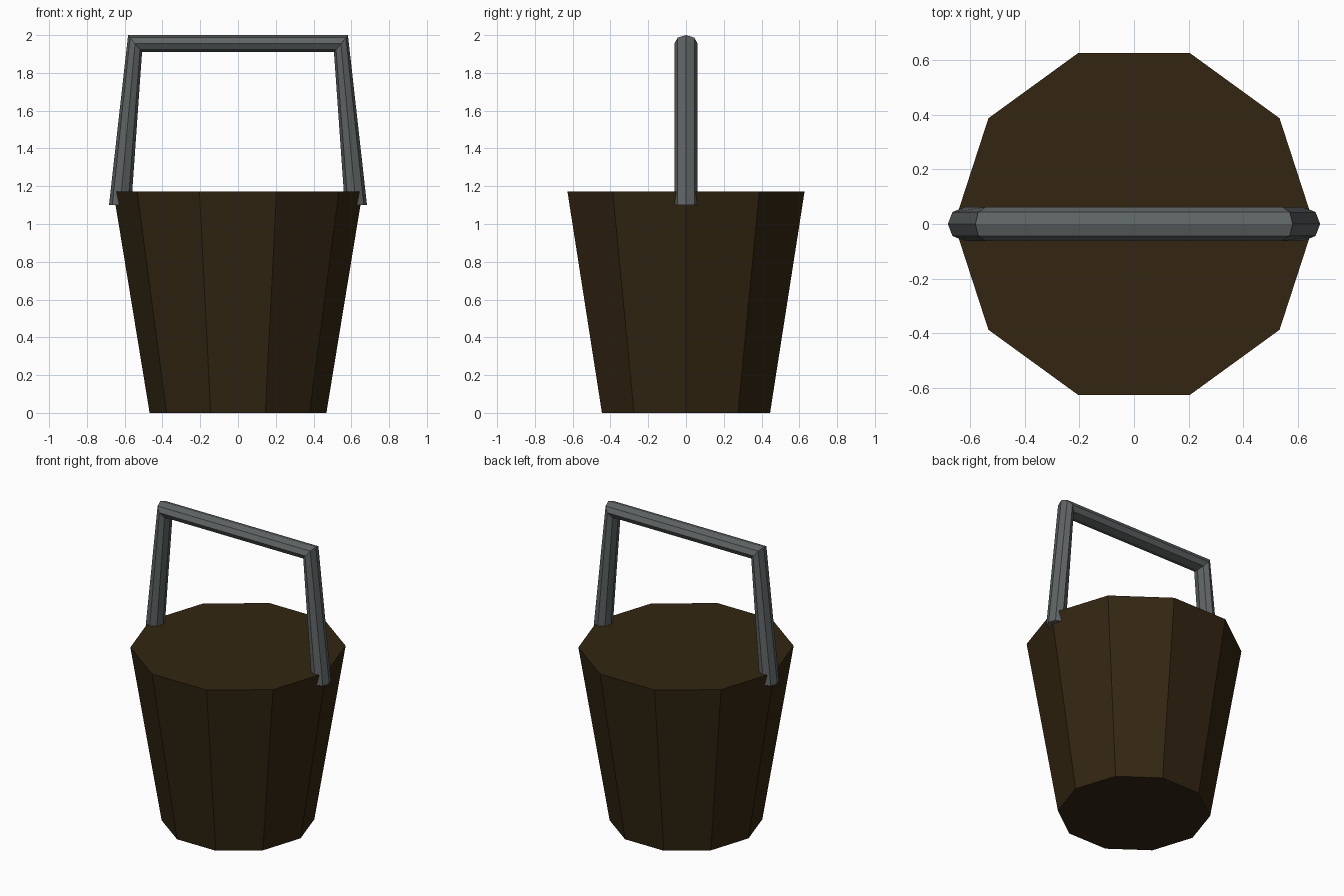
import bpy, math

if "Cube" in bpy.data.objects:
    bpy.data.objects.remove(bpy.data.objects["Cube"])


def material(name, rgb):
    m = bpy.data.materials.new(name)
    m.diffuse_color = (*rgb, 1)
    m.use_nodes = True
    m.node_tree.nodes["Principled BSDF"].inputs["Base Color"].default_value = m.diffuse_color
    return m


def loft(name, rings, mat):
    """Skin a closed tube through equal-sized rings and cap both ends."""
    n = len(rings[0])
    verts = [p for r in rings for p in r]
    faces = [(k * n + i, k * n + (i + 1) % n, (k + 1) * n + (i + 1) % n, (k + 1) * n + i)
             for k in range(len(rings) - 1) for i in range(n)]
    faces += [tuple(reversed(range(n))), tuple(range(len(verts) - n, len(verts)))]
    me = bpy.data.meshes.new(name)
    me.from_pydata(verts, [], faces)
    me.materials.append(mat)
    ob = bpy.data.objects.new(name, me)
    bpy.context.collection.objects.link(ob)
    return ob


wood = material("dark wood", (0.033, 0.019, 0.006))
iron = material("grey iron", (0.115, 0.127, 0.129))


# Bucket: ten-sided tapered body with a flat closed top
def decagon(r, z):
    return [(r * math.cos(i * math.tau / 10), r * math.sin(i * math.tau / 10), z) for i in range(10)]


loft("bucket_body", [decagon(0.468, 0), decagon(0.66, 1.172)], wood)


# Handle: eight-sided bar through mitred sections, each given by outer and inner (x, z)
def section(outer, inner, half_width=0.062):
    cx, cz = (outer[0] + inner[0]) / 2, (outer[1] + inner[1]) / 2
    dx, dz = outer[0] - cx, outer[1] - cz
    return [(cx + dx * math.cos(a), half_width * math.sin(a), cz + dz * math.cos(a))
            for a in (i * math.tau / 8 for i in range(8))]


half = [((0.683, 1.10), (0.565, 1.10)), ((0.582, 2.0), (0.508, 1.91))]
left = [section((-o[0], o[1]), (-i[0], i[1])) for o, i in half]
right = [section(o, i) for o, i in reversed(half)]
handle = loft("handle", left + right, iron)

# Make the normals point outward
import bmesh
for ob in bpy.data.objects:
    bm = bmesh.new()
    bm.from_mesh(ob.data)
    bmesh.ops.recalc_face_normals(bm, faces=bm.faces)
    bm.to_mesh(ob.data)
    bm.free()
